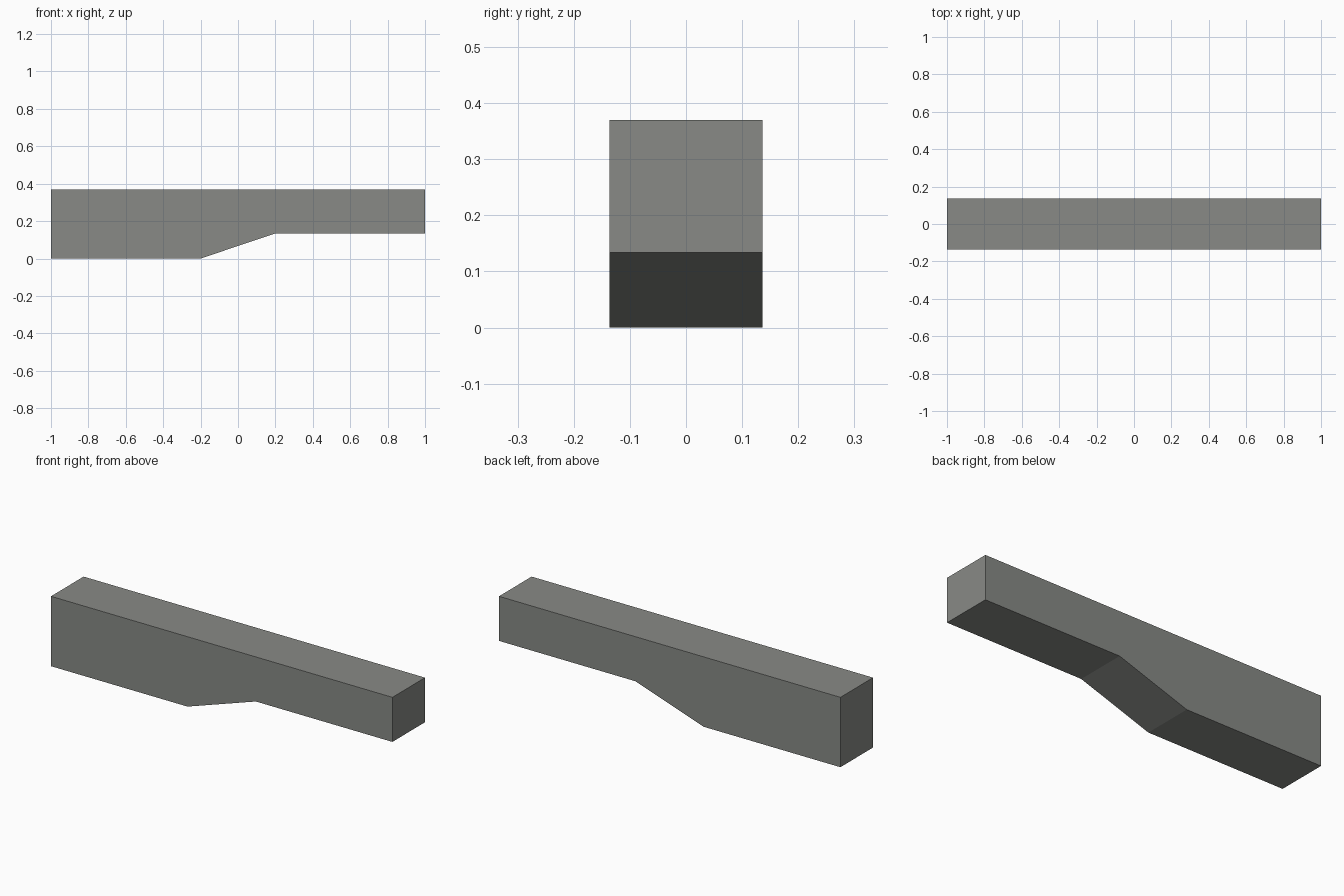
import bpy
import bmesh

if "Cube" in bpy.data.objects:
    bpy.data.objects.remove(bpy.data.objects["Cube"])

HALF_WIDTH = 0.1365

# Side profile of the beam (x, z): deep left end, sloped underside, shallow right end
PROFILE = [(-1, 0), (-0.2, 0), (0.2, 0.134), (1, 0.134), (1, 0.37), (-1, 0.37)]

grey = bpy.data.materials.new("warm_grey")
grey.diffuse_color = (0.246, 0.254, 0.238, 1)
grey.use_nodes = True
grey.node_tree.nodes["Principled BSDF"].inputs["Base Color"].default_value = grey.diffuse_color

# Extrude the profile across the width
bm = bmesh.new()
face = bm.faces.new([bm.verts.new((x, -HALF_WIDTH, z)) for x, z in PROFILE])
extruded = bmesh.ops.extrude_face_region(bm, geom=[face])
moved = [g for g in extruded["geom"] if isinstance(g, bmesh.types.BMVert)]
bmesh.ops.translate(bm, verts=moved, vec=(0, 2 * HALF_WIDTH, 0))

# Extruding may drop the starting face, so cap any open end
open_edges = [e for e in bm.edges if e.is_boundary]
if open_edges:
    bmesh.ops.holes_fill(bm, edges=open_edges)
bmesh.ops.recalc_face_normals(bm, faces=bm.faces)

mesh = bpy.data.meshes.new("stepped_beam")
bm.to_mesh(mesh)
bm.free()
mesh.materials.append(grey)
beam = bpy.data.objects.new("stepped_beam", mesh)
bpy.context.collection.objects.link(beam)
